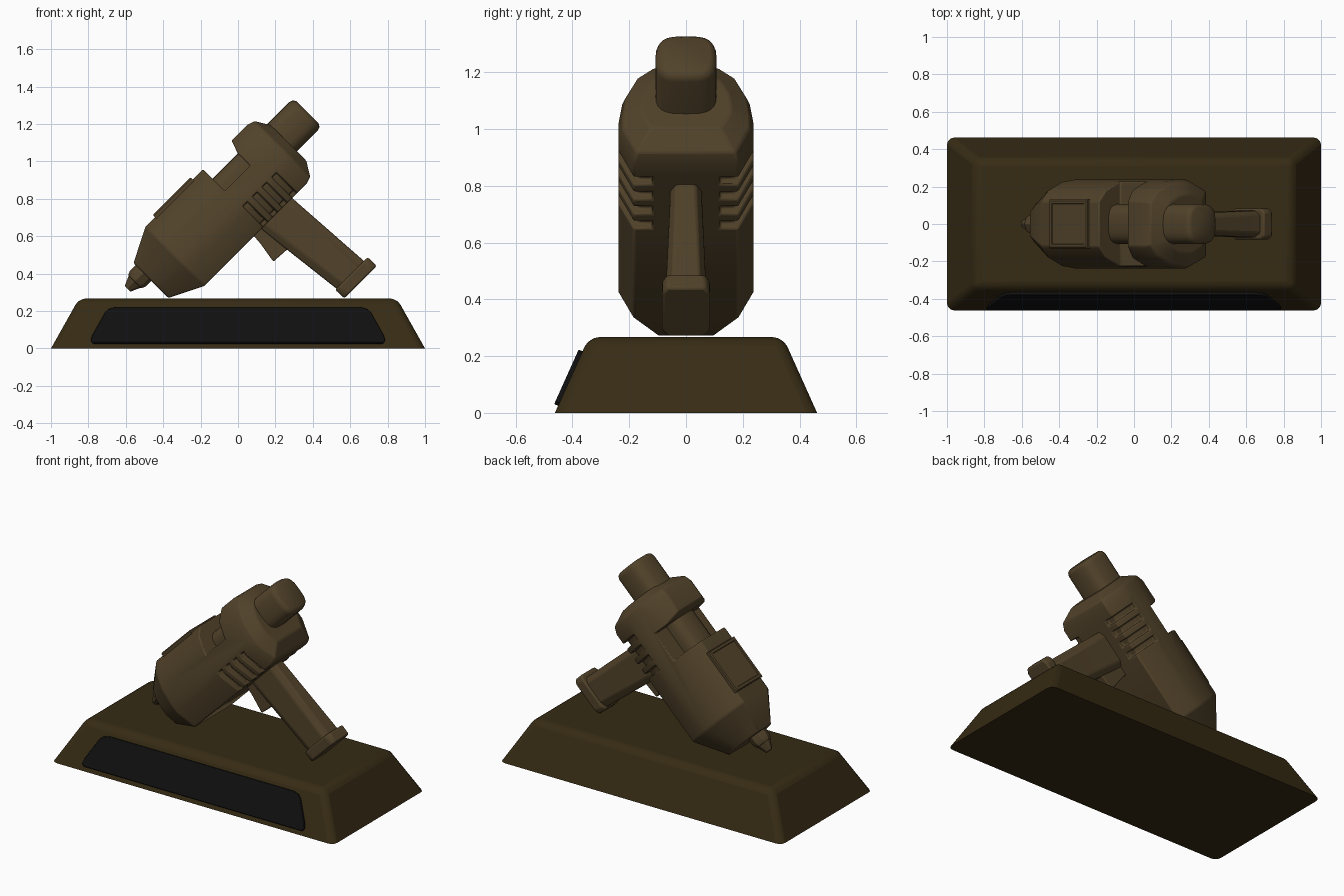
import bpy, bmesh, math
from mathutils import Matrix, Vector

if "Cube" in bpy.data.objects:
    bpy.data.objects.remove(bpy.data.objects["Cube"])

TILT = Matrix.Rotation(math.radians(-45), 4, 'Y')  # tool axis leans 45 degrees


def material(name, rgb):
    m = bpy.data.materials.new(name)
    m.diffuse_color = (*rgb, 1)
    m.use_nodes = True
    m.node_tree.nodes["Principled BSDF"].inputs["Base Color"].default_value = m.diffuse_color
    return m


BRONZE = material("bronze", (0.083, 0.055, 0.023))
DARK = material("dark_bronze", (0.037, 0.024, 0.007))
BLACK = material("black_plate", (0.005, 0.005, 0.005))


def loft(name, rings, mat, tilt=True, bevel=0.0, smooth=30):
    """Skin equal-length rings of points and cap both ends."""
    bm = bmesh.new()
    vs = [[bm.verts.new(p) for p in r] for r in rings]
    n = len(vs[0])
    for a, b in zip(vs, vs[1:]):
        for i in range(n):
            bm.faces.new((a[i], a[(i + 1) % n], b[(i + 1) % n], b[i]))
    bm.faces.new(vs[0])
    bm.faces.new(vs[-1])
    bmesh.ops.recalc_face_normals(bm, faces=bm.faces)
    if tilt:
        bm.transform(TILT)
    me = bpy.data.meshes.new(name)
    bm.to_mesh(me)
    bm.free()
    me.materials.append(mat)
    ob = bpy.data.objects.new(name, me)
    bpy.context.collection.objects.link(ob)
    if bevel:
        add_bevel(ob, bevel)
    finish(ob, smooth)
    return ob


def add_bevel(ob, width):
    m = ob.modifiers.new("bevel", 'BEVEL')
    m.width, m.segments = width, 2
    m.limit_method, m.angle_limit = 'ANGLE', math.radians(28)


def finish(ob, angle):
    bpy.ops.object.select_all(action='DESELECT')
    ob.select_set(True)
    bpy.context.view_layer.objects.active = ob
    bpy.ops.object.shade_smooth_by_angle(angle=math.radians(angle))


def prism(name, outline, y0, y1, mat, **kw):
    return loft(name, [[(u, y, v) for u, v in outline] for y in (y0, y1)], mat, **kw)


def cut(ob, cutter):
    m = ob.modifiers.new("cut", 'BOOLEAN')
    m.object, m.operation, m.solver = cutter, 'DIFFERENCE', 'EXACT'
    bpy.context.view_layer.objects.active = ob
    bpy.ops.object.modifier_apply(modifier=m.name)
    bpy.data.objects.remove(cutter)


# --- plinth: tapered block, rounded except along the floor
def rect(x, y, z):
    return [(-x, -y, z), (x, -y, z), (x, y, z), (-x, y, z)]


plinth = loft("plinth", [rect(1, .462, 0), rect(.85, .342, .267)], DARK, tilt=False)
bm = bmesh.new()
bm.from_mesh(plinth.data)
edges = [e for e in bm.edges if max(v.co.z for v in e.verts) > .1]
bmesh.ops.bevel(bm, geom=edges, offset=.035, segments=3, profile=.5, affect='EDGES')
bm.to_mesh(plinth.data)
bm.free()
finish(plinth, 30)

# --- black plate on the sloping front
half = [(.775, .025), (.787, .04), (.78, .065), (.71, .19), (.69, .207), (.655, .217)]
outline = half + [(-x, z) for x, z in reversed(half)]
nrm = Vector((0, -.267, .12)).normalized()
plate = [[Vector((x, -.462 + z * .12 / .267, z)) + nrm * d for x, z in outline]
         for d in (-.01, .015)]
loft("front_plate", plate, BLACK, tilt=False, bevel=.004)

# --- main housing; local frame is (along axis, across, up from axis)
HALF = [(.185, .363), (.238, .49), (.238, .56), (.225, .655), (.18, .757), (.12, .81)]
SECTION = HALF + [(-y, v) for y, v in reversed(HALF)]


def ring(u, sy, sv):
    return [(u, y * sy, .585 + (v - .585) * sv) for y, v in SECTION]


housing = loft("housing", [ring(-.072, .52, .59), ring(.11, 1, 1), ring(.88, 1, 1),
                           ring(.922, .94, .94), ring(.968, .66, .6)], BRONZE)
# notch behind the front shell
cut(housing, prism("notch_cutter", [(.545, .646), (.737, .646), (.737, .74),
                                    (.765, .82), (.765, 1), (.545, 1)], -.4, .4, BRONZE))
# cooling slots wrapping the lower corners, mirrored
SLOT = [(.12, .33), (.12, .39), (.168, .39), (.213, .495), (.213, .52), (.3, .52), (.3, .33)]
for k in range(4):
    for s in (1, -1):
        u = .573 + k * .073
        cut(housing, loft("slot_cutter", [[(a, s * y, v) for y, v in SLOT]
                                          for a in (u - .018, u + .018)], BRONZE))
add_bevel(housing, .007)
finish(housing, 30)


# --- barrel through the notch and out of the back
def squircle(u, r, v0=.63, n=24, p=.62):
    pts = []
    for i in range(n):
        c, s = math.cos(math.tau * i / n), math.sin(math.tau * i / n)
        pts.append((u, r * math.copysign(abs(c) ** p, c), v0 + r * math.copysign(abs(s) ** p, s)))
    return pts


loft("rear_barrel", [squircle(.5, .108), squircle(1.125, .108), squircle(1.145, .101),
                     squircle(1.155, .085)], BRONZE, smooth=40)


# --- nozzle: collar and tapered tip
def hexring(u, r):
    return squircle(u, r, .643, 8, 1)


loft("nozzle", [hexring(-.06, .06), hexring(-.115, .06), hexring(-.138, .05),
                hexring(-.138, .046), hexring(-.192, .022)], BRONZE, bevel=.004)


# --- raised hatch on top with a shallow rim
def hatch(v, g):
    return [(.182 + g, -.13 + g, v), (.468 - g, -.13 + g, v),
            (.468 - g, .13 - g, v), (.182 + g, .13 - g, v)]


loft("top_hatch", [hatch(.77, 0), hatch(.82, 0), hatch(.826, .006),
                   hatch(.826, .02), hatch(.821, .024)], BRONZE)


# --- grip and its foot
def octagon(v, u0, u1, w, c):
    return [(u0 + c, -w, v), (u1 - c, -w, v), (u1, -w + c * .6, v), (u1, w - c * .6, v),
            (u1 - c, w, v), (u0 + c, w, v), (u0, w - c * .6, v), (u0, -w + c * .6, v)]


loft("grip", [octagon(.42, .535, .772, .056, .035), octagon(.34, .541, .775, .056, .035),
              octagon(-.16, .60, .808, .072, .04)], BRONZE, bevel=.008)
loft("grip_foot", [octagon(-.145, .589, .836, .084, .028),
                   octagon(-.213, .592, .836, .084, .028)], BRONZE, bevel=.01)

# --- trigger
prism("trigger", [(.487, .38), (.481, .31), (.462, .195), (.575, .187), (.575, .38)],
      -.032, .032, BRONZE, bevel=.006)
